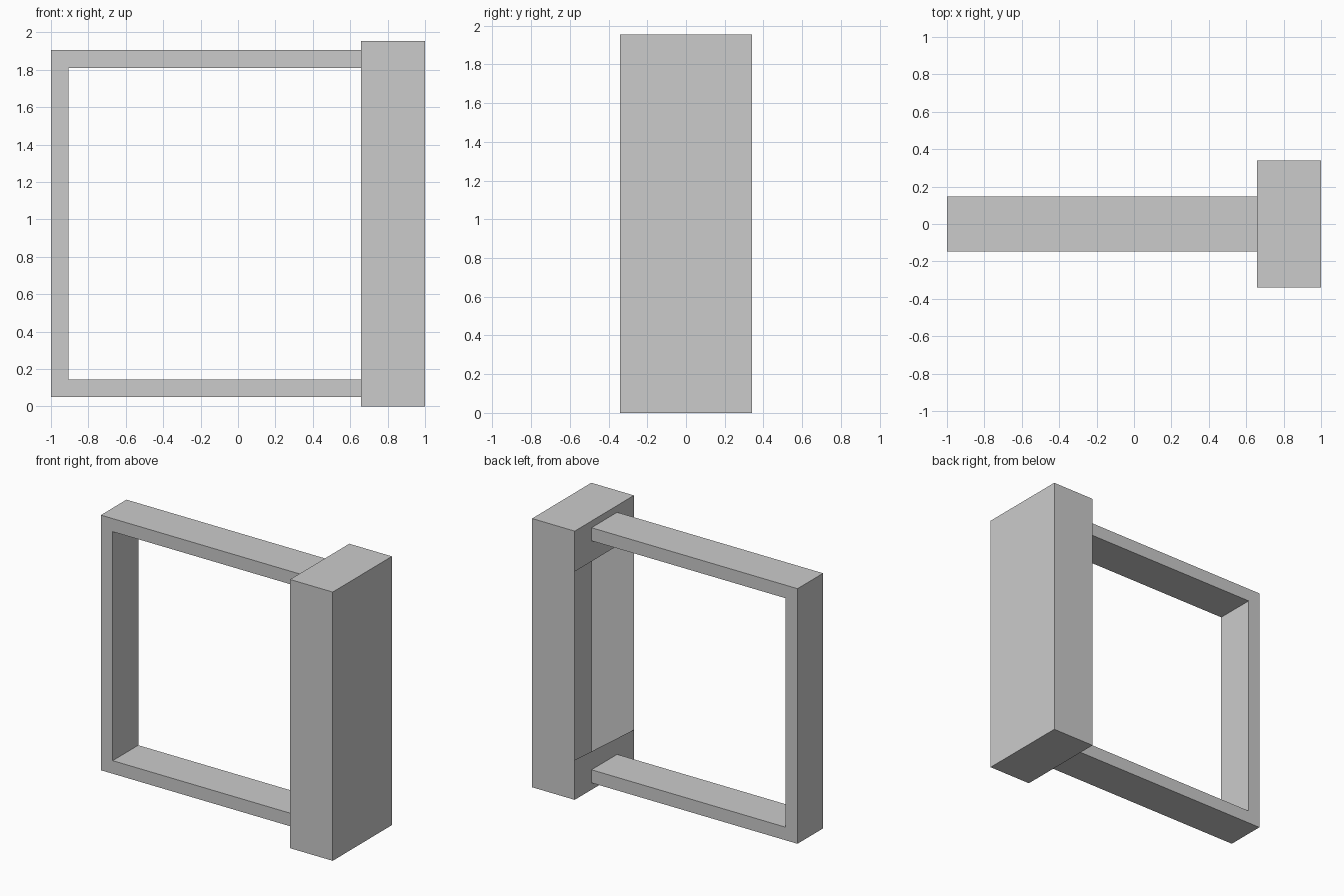
import bpy, bmesh

if "Cube" in bpy.data.objects:
    bpy.data.objects.remove(bpy.data.objects["Cube"])

X0, X1, HY, H = 0.657, 1.0, 0.34, 1.954     # hollow post extents
HB = 0.147                                  # half depth of the bar
LO, LI, UI, UO = 0.05, 0.145, 1.81, 1.905   # heights of the bar faces


def make_object(name, polys):
    """Build a flat-shaded sheet mesh from polygons, welding shared corners."""
    bm = bmesh.new()
    for poly in polys:
        bm.faces.new([bm.verts.new(p) for p in poly])
    bmesh.ops.remove_doubles(bm, verts=bm.verts, dist=1e-5)
    bmesh.ops.recalc_face_normals(bm, faces=bm.faces)
    mesh = bpy.data.meshes.new(name)
    bm.to_mesh(mesh)
    bm.free()
    ob = bpy.data.objects.new(name, mesh)
    bpy.context.collection.objects.link(ob)
    return ob


def ring(outer, inner):
    """Quads between two matching four-point loops."""
    return [(outer[i], outer[(i + 1) % 4], inner[(i + 1) % 4], inner[i]) for i in range(4)]


def rect(z_low, z_high_front, z_high_back, hy):
    """Rectangle on the inner side of the post."""
    return [(X0, -hy, z_low), (X0, hy, z_low), (X0, hy, z_high_back), (X0, -hy, z_high_front)]


# Post: thin shell, open on its inner side between the two end plates
low_f, low_b, top = 0.25, 0.29, 1.66
post = []
for y in (-HY, HY):
    low = low_f if y < 0 else low_b
    post.append([(X0, y, 0), (X1, y, 0), (X1, y, H), (X0, y, H), (X0, y, top), (X0, y, low)])
for z in (0, H):
    post.append([(X0, -HY, z), (X1, -HY, z), (X1, HY, z), (X0, HY, z)])
post.append([(X1, -HY, 0), (X1, HY, 0), (X1, HY, H), (X1, -HY, H)])

# End plates around the bar openings
post += ring(rect(0, low_f, low_b, HY), rect(LO, LI, LI, HB))
post += ring(rect(top, H, H, HY), rect(UI, UO, UO, HB))
make_object("post", post)

# Handle: rectangular bar swept along a U path, open where it meets the post
outer = [(X0, LO), (-1, LO), (-1, UO), (X0, UO)]
inner = [(X0, LI), (-0.905, LI), (-0.905, UI), (X0, UI)]
sections = [[(ox, -HB, oz), (ox, HB, oz), (ix, HB, iz), (ix, -HB, iz)]
            for (ox, oz), (ix, iz) in zip(outer, inner)]
handle = []
for a, b in zip(sections, sections[1:]):
    handle += ring(a, b)
make_object("handle", handle)
